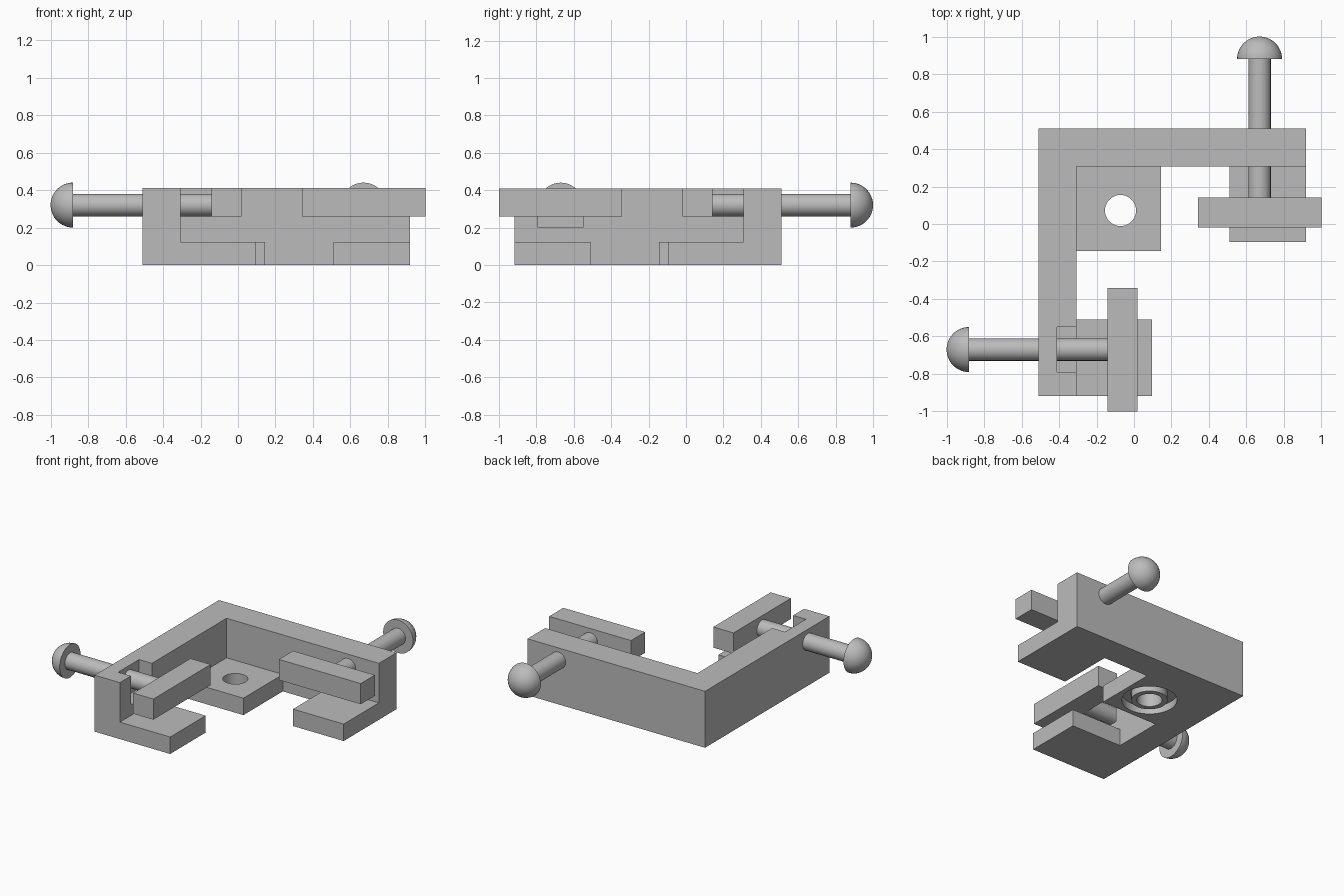
import bpy
import bmesh
from math import cos, sin, pi, radians
from mathutils import Matrix, Vector

cube = bpy.data.objects.get("Cube")
if cube:
    bpy.data.objects.remove(cube, do_unlink=True)

grey = bpy.data.materials.new("plain grey")
grey.use_nodes = True
grey.diffuse_color = (0.5, 0.5, 0.5, 1)
grey.node_tree.nodes["Principled BSDF"].inputs["Base Color"].default_value = (0.5, 0.5, 0.5, 1)

# The clamp is symmetric about its diagonal: (x, y) -> (-y, -x)
SWAP = Matrix(((0, -1, 0, 0), (-1, 0, 0, 0), (0, 0, 1, 0), (0, 0, 0, 1)))
SIDES = {"front": Matrix(), "back": SWAP}


def finish(bm, name, matrix=Matrix(), smooth=False):
    bm.transform(matrix)
    bmesh.ops.recalc_face_normals(bm, faces=bm.faces)
    mesh = bpy.data.meshes.new(name)
    bm.to_mesh(mesh)
    bm.free()
    mesh.materials.append(grey)
    obj = bpy.data.objects.new(name, mesh)
    bpy.context.collection.objects.link(obj)
    if smooth:
        shade(obj)
    return obj


def shade(obj):
    bpy.ops.object.select_all(action='DESELECT')
    obj.select_set(True)
    bpy.context.view_layer.objects.active = obj
    bpy.ops.object.shade_smooth_by_angle(angle=radians(35))


def box(name, low, high, matrix=Matrix()):
    low, high = Vector(low), Vector(high)
    bm = bmesh.new()
    bmesh.ops.create_cube(bm, size=1)
    for v in bm.verts:
        v.co = (low + high) / 2 + v.co * (high - low)
    return finish(bm, name, matrix)


def lathe(name, profile, centre, axis, matrix=Matrix(), closed=False, smooth=False):
    """Revolve (distance along axis, radius) points around a line."""
    bm = bmesh.new()
    axis = Vector(axis)
    out = axis.orthogonal().normalized()
    verts = [bm.verts.new(Vector(centre) + axis * a + out * r) for a, r in profile]
    pairs = list(zip(verts, verts[1:]))
    if closed:
        pairs.append((verts[-1], verts[0]))
    edges = [bm.edges.new(p) for p in pairs]
    bmesh.ops.spin(bm, geom=verts + edges, cent=centre, axis=axis,
                   angle=2 * pi, steps=40, use_merge=True)
    bmesh.ops.remove_doubles(bm, verts=bm.verts, dist=0.0005)
    return finish(bm, name, matrix, smooth)


# Corner body: mirrored footprint raised to full height
half = [(-0.51, -0.917), (0.097, -0.917), (0.097, -0.51), (-0.307, -0.51),
        (-0.307, -0.145)]
footprint = half + [(0.145, -0.145)] + [(-y, -x) for x, y in reversed(half)]
footprint[-1:] = [(0.917, 0.51), (-0.51, 0.51)]
bm = bmesh.new()
base = bm.faces.new([bm.verts.new((x, y, 0)) for x, y in footprint])
top = bmesh.ops.extrude_face_region(bm, geom=[base])
bmesh.ops.translate(bm, vec=(0, 0, 0.41),
                    verts=[g for g in top["geom"] if isinstance(g, bmesh.types.BMVert)])
body = finish(bm, "corner_body")

# Cutters: space over the pads, nut pockets, screw hole and ring groove
hole_centre = (-0.072, 0.072, 0)
cutters = [box("pad_space", (-0.307, -2, 0.123), (2, 0.307, 1))]
for side, matrix in SIDES.items():
    cutters.append(box(side + "_pocket", (-0.41, -0.79, 0.2), (-0.2, -0.55, 1), matrix))
cutters.append(lathe("hole_cutter", [(-0.1, 0), (-0.1, 0.083), (0.3, 0.083), (0.3, 0)],
                     hole_centre, (0, 0, 1)))
cutters.append(lathe("groove_cutter", [(-0.1, 0.12), (-0.1, 0.182), (0.055, 0.182), (0.055, 0.12)],
                     hole_centre, (0, 0, 1), closed=True))
bpy.context.view_layer.objects.active = body
for cutter in cutters:
    mod = body.modifiers.new(cutter.name, 'BOOLEAN')
    mod.operation = 'DIFFERENCE'
    mod.solver = 'EXACT'
    mod.object = cutter
    bpy.ops.object.modifier_apply(modifier=mod.name)
    bpy.data.objects.remove(cutter, do_unlink=True)
shade(body)

# Domed screws and the jaw bars they push
dome = [(0.12 - 0.12 * cos(t), 0.12 * sin(t)) for t in (i * pi / 24 for i in range(13))]
screw = dome + [(0.12, 0.06), (0.87, 0.06), (0.87, 0)]
for side, matrix in SIDES.items():
    lathe(side + "_screw", screw, (-1, -0.67, 0.32), (1, 0, 0), matrix, smooth=True)
    box(side + "_jaw_bar", (-0.142, -1, 0.26), (0.02, -0.342, 0.41), matrix)
